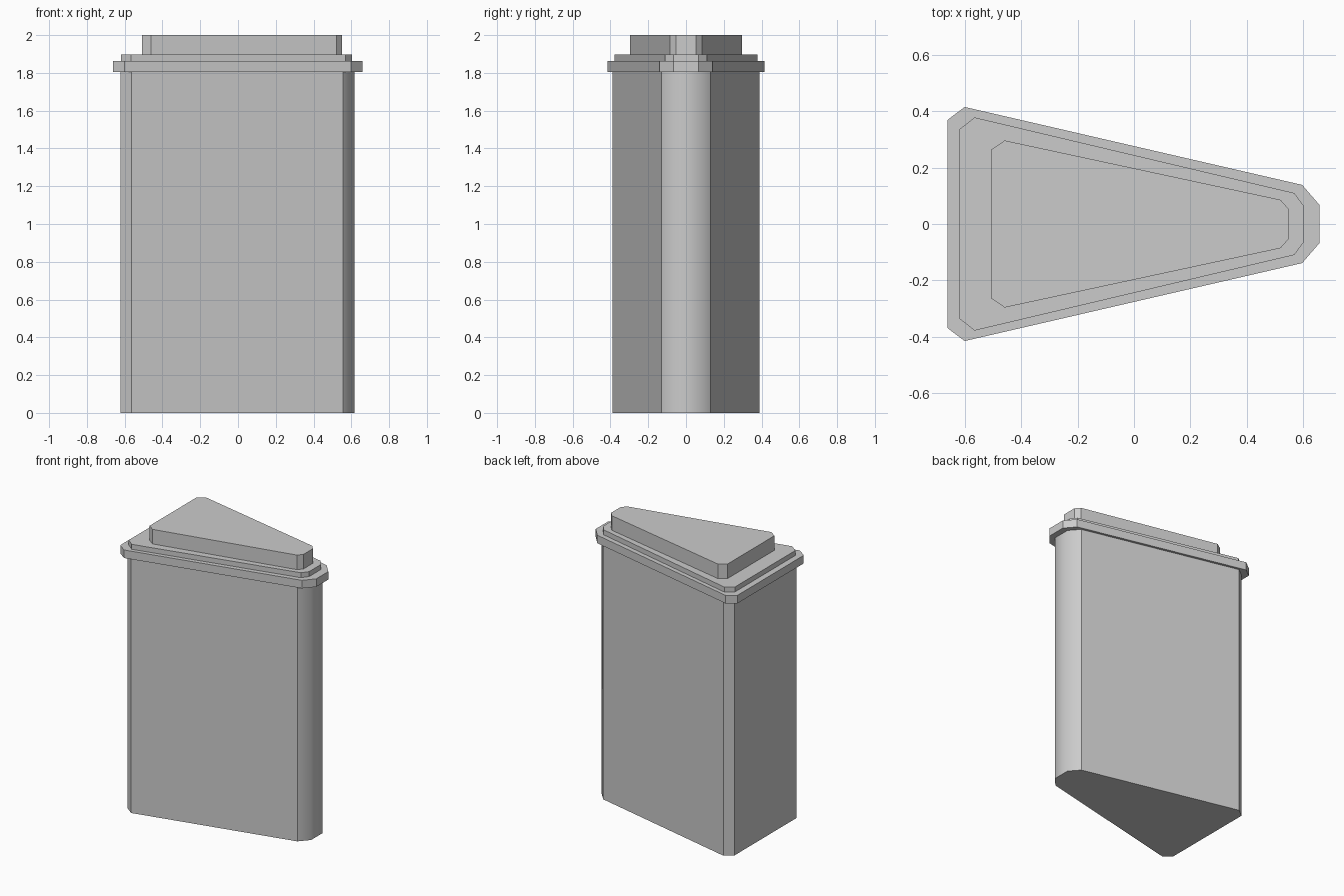
import bpy, bmesh

if "Cube" in bpy.data.objects:
    bpy.data.objects.remove(bpy.data.objects["Cube"])


def prism(name, half, z0, z1, smooth_tip=False):
    """Extrude a profile, given as its +y half and mirrored in y, from z0 to z1."""
    outline = [(x, -y) for x, y in half] + [(x, y) for x, y in reversed(half)]
    bm = bmesh.new()
    base = bm.faces.new([bm.verts.new((x, y, z0)) for x, y in outline])
    top = bmesh.ops.extrude_face_region(bm, geom=[base], use_keep_orig=True)["geom"]
    bmesh.ops.translate(bm, vec=(0, 0, z1 - z0),
                        verts=[v for v in top if isinstance(v, bmesh.types.BMVert)])
    bmesh.ops.recalc_face_normals(bm, faces=bm.faces)
    # only the narrow end is shaded as a rounded column
    if smooth_tip:
        for f in bm.faces:
            f.smooth = f.normal.x > 0.5
    mesh = bpy.data.meshes.new(name)
    bm.to_mesh(mesh)
    bm.free()
    obj = bpy.data.objects.new(name, mesh)
    bpy.context.collection.objects.link(obj)
    return obj


# Tall wedge body with a soft narrow end
prism("body", [(-0.622, 0.345), (-0.565, 0.39), (0.557, 0.131), (0.617, 0.063)],
      0, 1.81, smooth_tip=True)
# Overhanging rim
prism("rim", [(-0.663, 0.37), (-0.602, 0.416), (0.598, 0.139), (0.66, 0.067)], 1.805, 1.862)
# Thin step above the rim
prism("lid_step", [(-0.62, 0.337), (-0.567, 0.379), (0.57, 0.11), (0.603, 0.065)], 1.862, 1.897)
# Raised top block
prism("lid_top", [(-0.508, 0.264), (-0.46, 0.297), (0.521, 0.086), (0.55, 0.053)], 1.897, 2.0)
